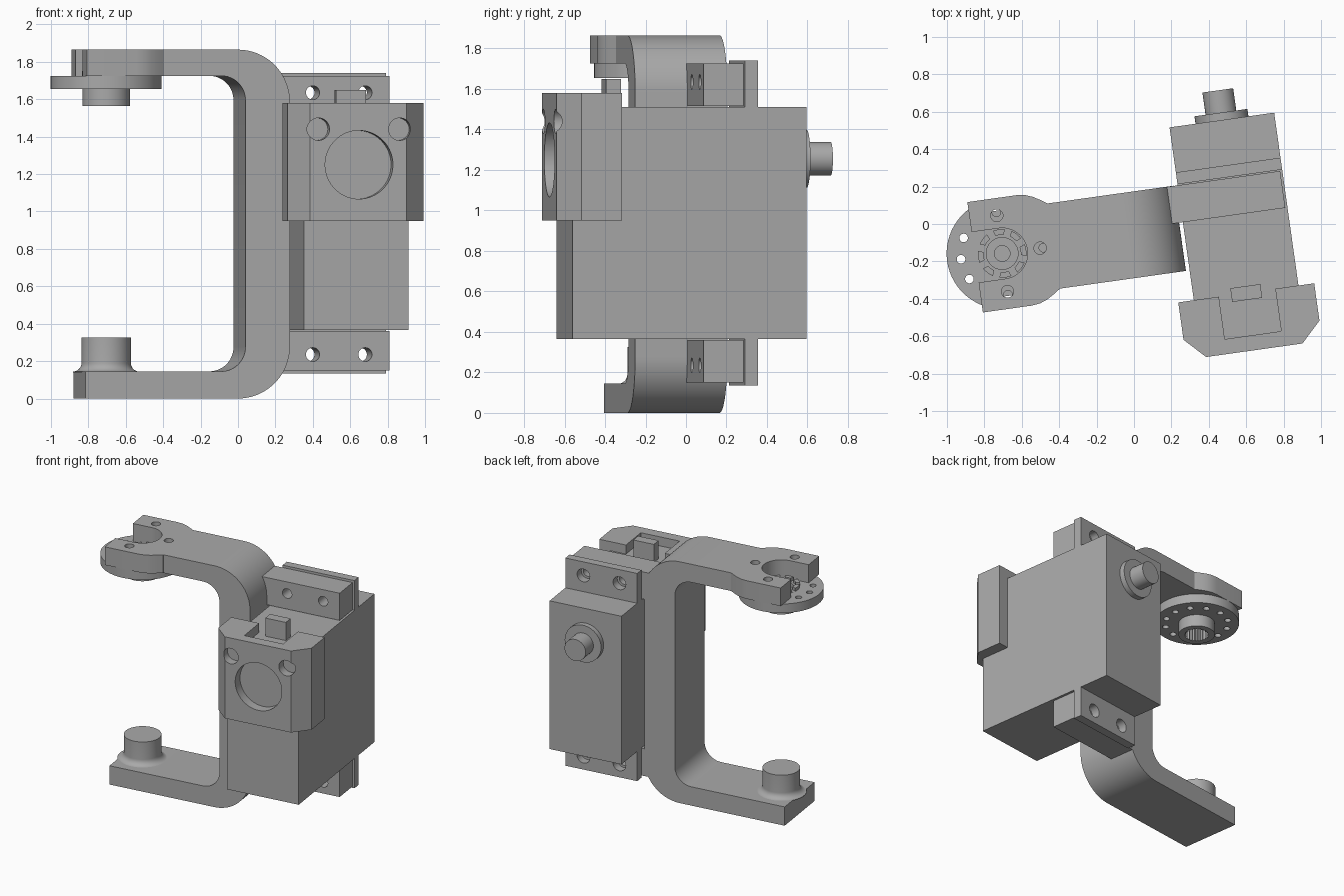
import bpy, bmesh
from math import sin, cos, pi, radians
from mathutils import Matrix

if "Cube" in bpy.data.objects:
    bpy.data.objects.remove(bpy.data.objects["Cube"])

gray = bpy.data.materials.new("plain_gray")
gray.use_nodes = True
gray.diffuse_color = (0.4, 0.4, 0.4, 1)
gray.node_tree.nodes["Principled BSDF"].inputs["Base Color"].default_value = (0.4, 0.4, 0.4, 1)

parts = []


def prism(name, pts, lo, hi, axis="z"):
    """Extrude a 2D profile along z, or an (x, z) profile along y."""
    place = (lambda a, b, h: (a, b, h)) if axis == "z" else (lambda a, b, h: (a, h, b))
    bm = bmesh.new()
    face = bm.faces.new([bm.verts.new(place(a, b, lo)) for a, b in pts])
    top = bmesh.ops.extrude_face_region(bm, geom=[face])["geom"]
    step = (0, 0, hi - lo) if axis == "z" else (0, hi - lo, 0)
    bmesh.ops.translate(bm, vec=step, verts=[v for v in top if isinstance(v, bmesh.types.BMVert)])
    bmesh.ops.recalc_face_normals(bm, faces=bm.faces)
    me = bpy.data.meshes.new(name)
    bm.to_mesh(me)
    bm.free()
    me.materials.append(gray)
    ob = bpy.data.objects.new(name, me)
    bpy.context.collection.objects.link(ob)
    parts.append(ob)
    return ob


def arc(cx, cy, r, a0, a1, n=12):
    return [(cx + r * cos(radians(a0 + (a1 - a0) * i / n)),
             cy + r * sin(radians(a0 + (a1 - a0) * i / n))) for i in range(n + 1)]


def cyl(name, a, b, r, lo, hi, axis="z", n=48):
    return prism(name, arc(a, b, r, 0, 360, n)[:-1], lo, hi, axis)


def box(name, x0, x1, y0, y1, z0, z1):
    return prism(name, [(x0, y0), (x1, y0), (x1, y1), (x0, y1)], z0, z1)


def combine(ob, other, op="DIFFERENCE"):
    mod = ob.modifiers.new("bool", "BOOLEAN")
    mod.operation, mod.solver, mod.object = op, "EXACT", other
    bpy.context.view_layer.objects.active = ob
    bpy.ops.object.modifier_apply(modifier=mod.name)
    parts.remove(other)
    bpy.data.objects.remove(other)


MID = 0.543           # servo centre line
AX, AY = -0.72, -0.058  # pivot axis
FRONT, BACK = -0.287, 0.173

# Servo body, mounting flanges and rear pivot
box("servo_body", 0.26, 0.825, -0.682, 0.485, 0.365, 1.51)
for name, z0, z1, hz in (("lower", 0.135, 0.365, 0.235), ("upper", 1.51, 1.74, 1.635)):
    flange = box(name + "_servo_flange", 0.26, 0.825, 0.178, 0.242, z0, z1)
    for hx in (0.4, 0.683):
        combine(flange, cyl("cut", hx, hz, 0.05, 0.1, 0.3, "y", 32))
cyl("rear_collar", MID, 1.255, 0.143, 0.48, 0.525, "y")
cyl("rear_shaft", MID, 1.255, 0.083, 0.5, 0.645, "y")

# Front housing: chamfered cap wrapped round the body
W = 0.367
housing = prism("front_housing", [
    (MID - W, -0.448), (MID - W, -0.65), (MID - W + 0.107, -0.758),
    (MID + W - 0.107, -0.758), (MID + W, -0.65), (MID + W, -0.448)], 0.95, 1.58)
combine(housing, box("cut", 0.395, 0.7, -0.677, -0.4, 1.51, 1.7))
combine(housing, cyl("cut", 0.547, 1.25, 0.183, -0.8, -0.684, "y", 64))
for hx in (0.328, 0.767):
    combine(housing, cyl("cut", hx, 1.44, 0.06, -0.8, -0.69, "y", 32))
box("housing_tab", 0.462, 0.624, -0.486, -0.412, 1.5, 1.65)

# C-shaped bracket: bottom arm, column, top arm
profile = [(-0.864, 0), (-0.04, 0)]
profile += arc(-0.04, 0.28, 0.28, -90, 0, 20) + arc(-0.04, 1.585, 0.28, 0, 90, 20)
profile += [(-0.441, 1.865), (-0.441, 1.725)]
profile += arc(-0.13, 1.595, 0.13, 90, 0) + arc(-0.13, 0.275, 0.13, 0, -90)
profile += [(-0.864, 0.145)]
clean = []
for p in profile:
    if not clean or abs(p[0] - clean[-1][0]) + abs(p[1] - clean[-1][1]) > 1e-4:
        clean.append(p)
bracket = prism("bracket", clean, FRONT, BACK, "y")

# Widened fork at the end of the top arm
half = [(-0.441, 0.23), (-0.475, 0.253), (-0.515, 0.277), (-0.555, 0.292), (-0.6, 0.298), (-0.866, 0.298)]
slot = [(-0.866, 0.136)] + arc(AX, 0, 0.136, 90, -90, 24) + [(-0.866, -0.136)]
outline = half + slot + [(x, -y) for x, y in reversed(half)]
fork = prism("fork", [(x, y + AY) for x, y in outline], 1.725, 1.865)
for a in (0, 90, 270):
    combine(fork, cyl("cut", AX + 0.205 * cos(radians(a)), AY + 0.205 * sin(radians(a)),
                      0.033, 1.7, 1.9, n=24))
combine(bracket, fork, "UNION")

# Bracket mounting blocks with screw holes
for name, z0, z1, hz in (("lower", 0.15, 0.36, 0.235), ("upper", 1.515, 1.725, 1.635)):
    block = box(name + "_mount_block", 0.1, 0.813, -0.027, 0.172, z0, z1)
    for hx in (0.4, 0.683):
        combine(block, cyl("cut", hx, hz, 0.037, -0.1, 0.3, "y", 24))

# Filleted pivot boss on the bottom arm, spun from a profile
bm = bmesh.new()
curve = [(0, 0.14), (0.178, 0.14)] + arc(0.178, 0.19, 0.046, 270, 180, 8) + [(0.132, 0.325), (0, 0.325)]
verts = [bm.verts.new((r, 0, z)) for r, z in curve]
edges = [bm.edges.new(pair) for pair in zip(verts, verts[1:])]
bmesh.ops.spin(bm, geom=verts + edges, cent=(0, 0, 0), axis=(0, 0, 1), angle=2 * pi, steps=48)
bmesh.ops.remove_doubles(bm, verts=bm.verts, dist=1e-4)
bmesh.ops.recalc_face_normals(bm, faces=bm.faces)
bmesh.ops.translate(bm, vec=(AX, AY, 0), verts=bm.verts)
mesh = bpy.data.meshes.new("pivot_boss")
bm.to_mesh(mesh)
bm.free()
mesh.materials.append(gray)
boss = bpy.data.objects.new("pivot_boss", mesh)
bpy.context.collection.objects.link(boss)
parts.append(boss)

# Servo horn: drilled disc, notched ring and splined hub
horn = cyl("horn_disc", AX, AY, 0.297, 1.655, 1.725, n=64)
combine(horn, cyl("hub", AX, AY, 0.127, 1.565, 1.7), "UNION")
ring = cyl("horn_ring", AX, AY, 0.13, 1.72, 1.75)
combine(ring, cyl("cut", AX, AY, 0.1, 1.7, 1.8))
for k in range(4):
    slit = box("cut", -0.2, 0.2, -0.018, 0.018, 1.726, 1.8)
    slit.data.transform(Matrix.Translation((AX, AY, 0)) @ Matrix.Rotation(pi * (k + 0.5) / 4, 4, "Z"))
    combine(ring, slit)
for k in range(12):
    a = k * pi / 6
    combine(horn, cyl("cut", AX + 0.222 * cos(a), AY + 0.222 * sin(a), 0.023, 1.6, 1.8, n=20))
combine(horn, cyl("cut", AX, AY, 0.085, 1.695, 1.8))
combine(horn, cyl("cut", AX, AY, 0.042, 1.5, 1.8, n=32))
teeth = [(AX + r * cos(k * pi / 24), AY + r * sin(k * pi / 24))
         for k, r in enumerate([0.088, 0.076] * 24)]
combine(horn, prism("cut", teeth, 1.5, 1.66))

# Turn the assembly and shade it
for ob in parts:
    ob.data.transform(Matrix.Rotation(radians(8), 4, "Z"))
    ob.select_set(True)
bpy.context.view_layer.objects.active = bracket
bpy.ops.object.shade_smooth_by_angle(angle=radians(30))
